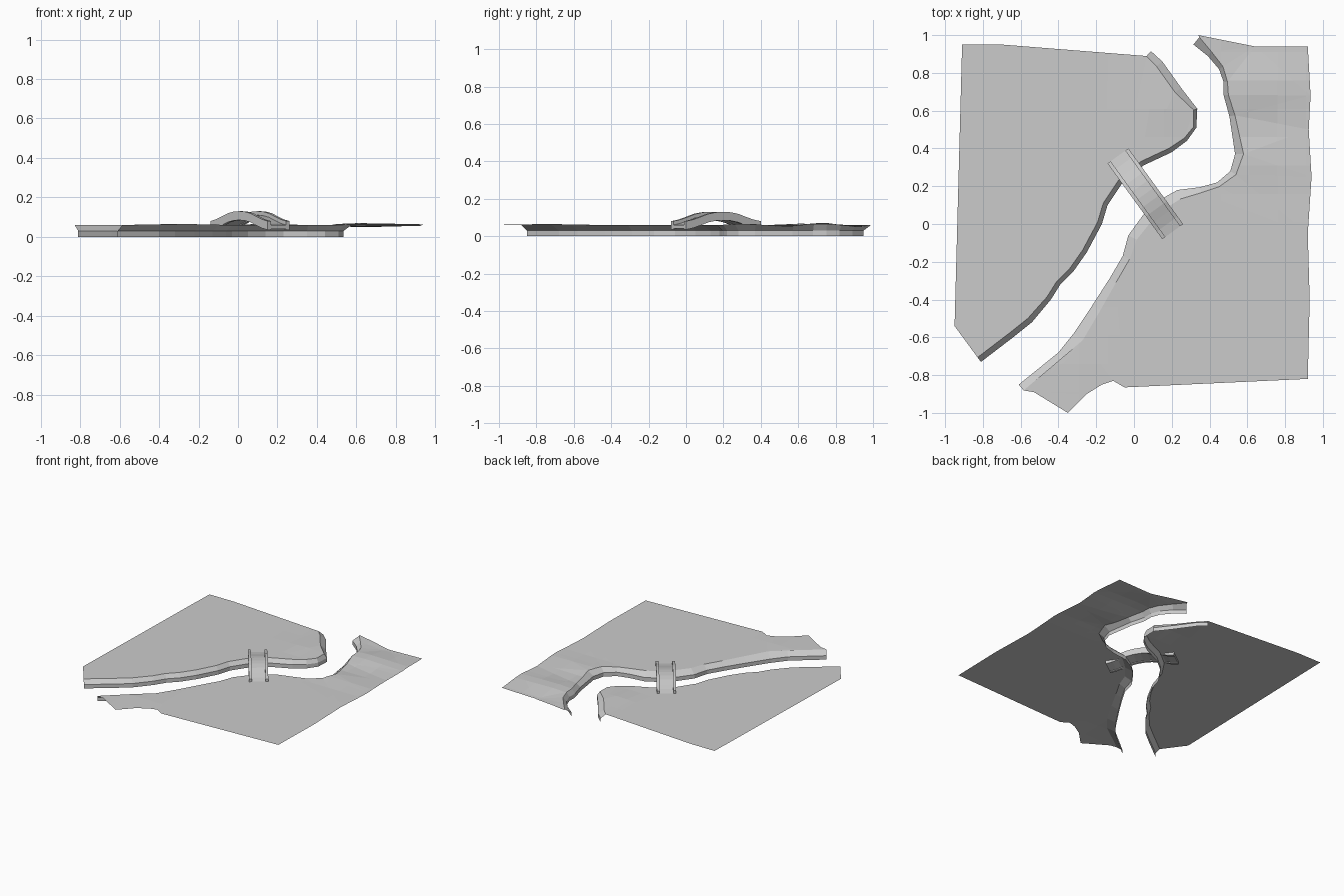
import bpy, bmesh, math
from mathutils import Vector

if "Cube" in bpy.data.objects:
    bpy.data.objects.remove(bpy.data.objects["Cube"])

TOP, MID = 0.06, 0.03


def add_object(name, bm):
    mesh = bpy.data.meshes.new(name)
    bm.to_mesh(mesh)
    bm.free()
    ob = bpy.data.objects.new(name, mesh)
    bpy.context.collection.objects.link(ob)
    return ob


def build_land(name, shore, outline, side, height):
    """shore: (x, y, slope width) from back to front; side: +1 land on east, -1 on west."""
    bm = bmesh.new()
    pts = [Vector(p[:2]) for p in shore]
    foot, mid, lip = [], [], []
    for i, p in enumerate(pts):
        d = (pts[min(i + 1, len(pts) - 1)] - pts[max(i - 1, 0)]).normalized()
        q = p + side * shore[i][2] * Vector((-d.y, d.x))
        foot.append(bm.verts.new((p.x, p.y, 0)))
        mid.append(bm.verts.new((p.x, p.y, MID)))
        lip.append(bm.verts.new((q.x, q.y, TOP)))
    # river bank: vertical foot, then a slope up to the field
    for a, b in ((foot, mid), (mid, lip)):
        for i in range(len(pts) - 1):
            bm.faces.new((a[i], a[i + 1], b[i + 1], b[i]))
    # field, cut into a grid so it can undulate
    border = [bm.verts.new((x, y, TOP)) for x, y in outline]
    field = bm.faces.new(lip + border)
    faces = bmesh.ops.triangulate(bm, faces=[field])["faces"]
    for axis in (0, 1):
        for k in range(-6, 7):
            co, no = [0, 0, 0], [0, 0, 0]
            co[axis], no[axis] = k * 0.15 + 0.01, 1
            faces = [f for f in bm.faces if all(v.co.z > TOP - 1e-4 for v in f.verts)]
            geom = faces + list({e for f in faces for e in f.edges}) \
                + list({v for f in faces for v in f.verts})
            bmesh.ops.bisect_plane(bm, geom=geom, plane_co=co, plane_no=no, dist=1e-4)
    for v in bm.verts:
        if v.co.z > TOP - 1e-4:
            v.co.z += height(v.co.x, v.co.y)
    bmesh.ops.recalc_face_normals(bm, faces=bm.faces[:])
    if sum(f.normal.z * f.calc_area() for f in bm.faces) < 0:
        bmesh.ops.reverse_faces(bm, faces=bm.faces[:])
    return add_object(name, bm)


def west_height(x, y):
    return 0.008 * math.exp(-((x - 0.15) ** 2 + (y - 0.65) ** 2) / 0.012)


def east_height(x, y):
    ramp = max(0, min(1, (x - 0.4) / 0.2)) * max(0, min(1, (y - 0.1) / 0.4))
    edge = max(0, min(1, (0.95 - x) / 0.3))
    low = 0.005 * math.exp(-((x + 0.3) ** 2 + (y + 0.75) ** 2) / 0.03)
    return low + ramp * (0.3 + 0.7 * edge) * 0.011 * math.sin((y - 0.62) * 15)


# west bank and field
west_shore = [(0.09, 0.915, 0.035), (0.15, 0.86, 0.04), (0.25, 0.72, 0.04), (0.335, 0.61, 0.02),
              (0.33, 0.51, 0.015), (0.28, 0.44, 0.02), (0.20, 0.38, 0.025), (0.05, 0.31, 0.025),
              (-0.06, 0.22, 0.025), (-0.14, 0.10, 0.025), (-0.17, 0.0, 0.025),
              (-0.25, -0.15, 0.025), (-0.32, -0.25, 0.025), (-0.39, -0.32, 0.025),
              (-0.44, -0.40, 0.025), (-0.54, -0.52, 0.03), (-0.64, -0.60, 0.03),
              (-0.81, -0.73, 0.03)]
west_outline = [(-0.95, -0.54), (-0.91, 0.95), (-0.70, 0.95)]
build_land("west_field", west_shore, west_outline, -1, west_height)

# east bank and field
east_shore = [(0.315, 0.95, 0.05), (0.39, 0.89, 0.03), (0.45, 0.82, 0.025), (0.475, 0.75, 0.02),
              (0.475, 0.68, 0.025), (0.505, 0.57, 0.03), (0.535, 0.37, 0.045),
              (0.51, 0.28, 0.035), (0.44, 0.22, 0.025), (0.35, 0.195, 0.03),
              (0.23, 0.18, 0.05), (0.14, 0.13, 0.055), (0.05, 0.05, 0.055),
              (-0.03, -0.06, 0.05), (-0.06, -0.17, 0.04), (-0.13, -0.29, 0.04),
              (-0.22, -0.43, 0.05), (-0.32, -0.58, 0.06), (-0.40, -0.68, 0.06),
              (-0.61, -0.85, 0.04)]
east_outline = [(-0.53, -0.89), (-0.35, -1.0), (-0.25, -0.90), (-0.17, -0.85), (-0.11, -0.83),
                (-0.05, -0.865), (-0.01, -0.81), (0.92, -0.82), (0.93, -0.4), (0.92, -0.05),
                (0.94, 0.25), (0.925, 0.5), (0.935, 0.68), (0.92, 0.94), (0.64, 0.94),
                (0.34, 1.0)]
build_land("east_field", east_shore, east_outline, 1, east_height)

# footbridge, built lengthwise on x then turned across the river
rise = [0, 0.18, 0.47, 0.78, 0.95, 1, 0.95, 0.78, 0.47, 0.18, 0]


def arch(name, y0, y1, low, high, lift):
    bm = bmesh.new()
    rings = []
    for i, r in enumerate(rise):
        x = -0.247 + 0.494 * i / (len(rise) - 1)
        rings.append([bm.verts.new((x, y, z + lift * r))
                      for y, z in ((y0, low), (y1, low), (y1, high), (y0, high))])
    for a, b in zip(rings, rings[1:]):
        for k in range(4):
            n = (k + 1) % 4
            bm.faces.new((a[k], a[n], b[n], b[k]))
    bm.faces.new(rings[0])
    bm.faces.new(rings[-1])
    bmesh.ops.recalc_face_normals(bm, faces=bm.faces[:])
    ob = add_object(name, bm)
    ob.location = (0.06, 0.16, 0)
    ob.rotation_euler.z = math.atan2(-0.40, 0.29)


arch("bridge_deck", -0.05, 0.05, 0.04, 0.06, 0.05)
for s, name in ((-1, "bridge_rail_front"), (1, "bridge_rail_back")):
    a, b = sorted((s * 0.048, s * 0.068))
    arch(name, a, b, 0.035, 0.08, 0.05)
